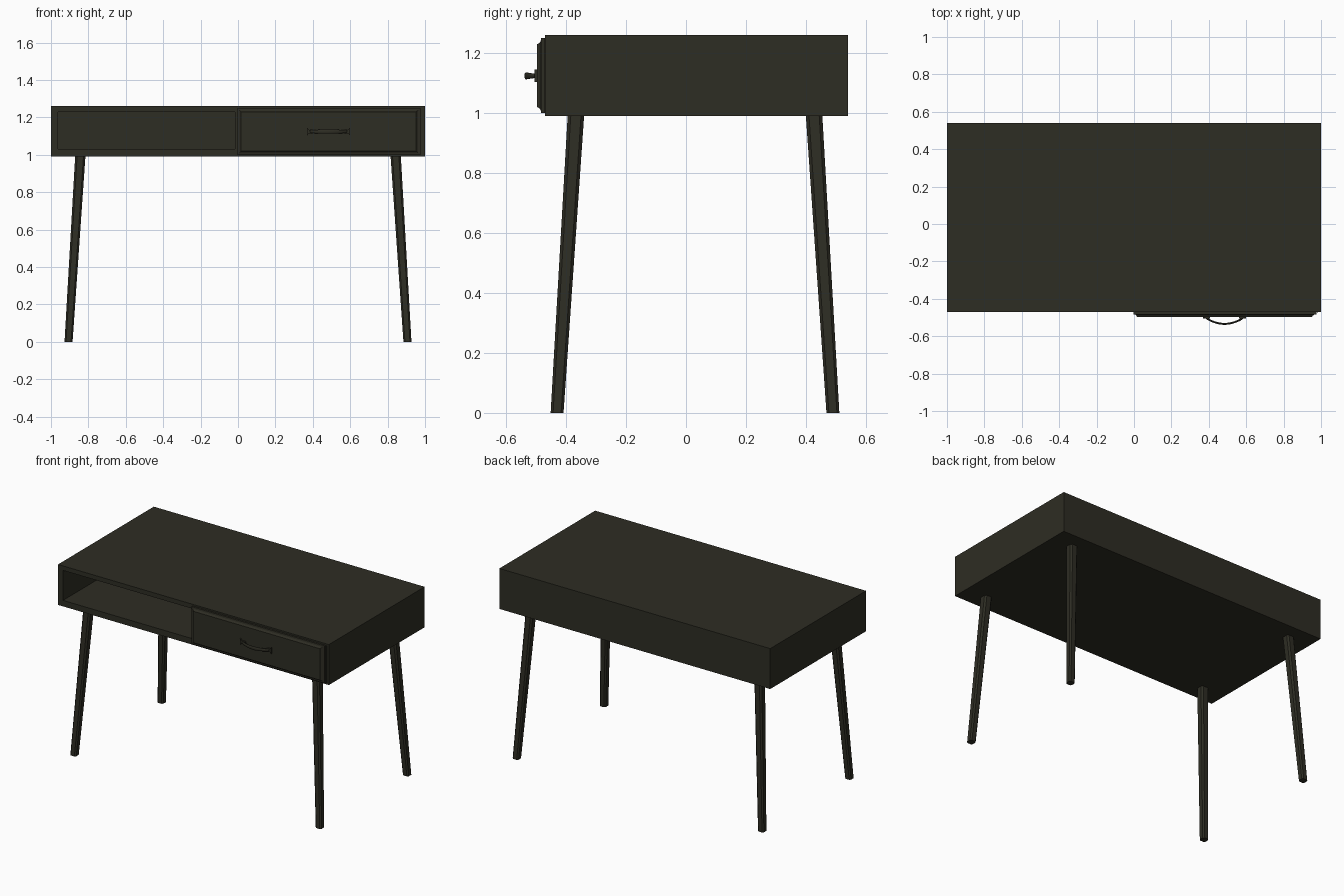
import bpy, bmesh, math
from mathutils import Vector

if "Cube" in bpy.data.objects:
    bpy.data.objects.remove(bpy.data.objects["Cube"])

wood = bpy.data.materials.new("dark olive wood")
wood.diffuse_color = (0.027, 0.026, 0.017, 1)
wood.use_nodes = True
wood.node_tree.nodes["Principled BSDF"].inputs["Base Color"].default_value = wood.diffuse_color


def finish(bm, name):
    bmesh.ops.recalc_face_normals(bm, faces=bm.faces)
    me = bpy.data.meshes.new(name)
    bm.to_mesh(me)
    bm.free()
    me.materials.append(wood)
    ob = bpy.data.objects.new(name, me)
    bpy.context.collection.objects.link(ob)
    return ob


def loft(name, rings):
    """Skin a list of closed point rings and cap both ends."""
    bm = bmesh.new()
    vs = [[bm.verts.new(p) for p in r] for r in rings]
    n = len(rings[0])
    for a, b in zip(vs, vs[1:]):
        for i in range(n):
            j = (i + 1) % n
            bm.faces.new((a[i], a[j], b[j], b[i]))
    bm.faces.new(vs[0])
    bm.faces.new(vs[-1])
    return finish(bm, name)


def box(name, x0, x1, y0, y1, z0, z1):
    return loft(name, [[(x0, y0, z), (x1, y0, z), (x1, y1, z), (x0, y1, z)]
                       for z in (z0, z1)])


# Carcass: one block with the open compartment sunk into its front
bm = bmesh.new()
X0, X1, Y0, Y1, Z0, Z1 = -1, 1, -0.47, 0.54, 0.99, 1.26
xs, zs = (X0, -0.963, -0.016, X1), (Z0, 1.03, 1.23, Z1)
grid = [[bm.verts.new((x, Y0, z)) for x in xs] for z in zs]
hole = None
for j in range(3):
    for i in range(3):
        f = bm.faces.new((grid[j][i], grid[j][i+1], grid[j+1][i+1], grid[j+1][i]))
        if i == 1 and j == 1:
            hole = f
rim = [e for e in bm.edges if e.is_boundary]
ext = bmesh.ops.extrude_edge_only(bm, edges=rim)["geom"]
back = [e for e in ext if isinstance(e, bmesh.types.BMEdge) and e.is_boundary]
bmesh.ops.translate(bm, verts=[v for v in ext if isinstance(v, bmesh.types.BMVert)],
                    vec=(0, Y1 - Y0, 0))
bmesh.ops.contextual_create(bm, geom=back)
sunk = bmesh.ops.extrude_discrete_faces(bm, faces=[hole])["faces"][0]
bmesh.ops.translate(bm, verts=sunk.verts, vec=(0, 0.97, 0))
finish(bm, "desk_carcass")

# Drawer front: stepped moulding stacked as rectangles (margin, y)
rings = []
for m, y in ((0, -0.47), (0, -0.483), (0.011, -0.485), (0.017, -0.49),
             (0.020, -0.497)):
    x0, x1, z0, z1 = -0.004 + m, 0.976 - m * 1.2, 1.0 + m, 1.25 - m
    rings.append([(x0, y, z0), (x1, y, z0), (x1, y, z1), (x0, y, z1)])
loft("drawer_front", rings)

# Right side trim beside the drawer
box("drawer_side_trim", 0.978, 0.985, -0.472, -0.46, 1.0, 1.25)

# Handle: bowed grip, swept as a tapering oval
rings, steps = [], 20
for k in range(steps + 1):
    t = -1 + 2 * k / steps
    x, y = 0.484 + 0.1 * t, -0.501 - 0.033 * math.cos(t * math.pi / 2) ** 0.8 if abs(t) < 1 else -0.499
    h = 0.007 + 0.005 * (1 - t * t)
    d = Vector((1, 0.45 * t, 0)).normalized()
    side = Vector((-d.y, d.x, 0))
    rings.append([Vector((x, y, 1.124)) + side * (0.005 * math.cos(a)) +
                  Vector((0, 0, h * math.sin(a)))
                  for a in (math.tau * i / 10 for i in range(10))])
handle = loft("drawer_handle", rings)

# Handle end plates, flared at the outer ends
for s, tag in ((-1, "left"), (1, "right")):
    prof = ((0.078, 0.007), (0.092, 0.012), (0.104, 0.009), (0.115, 0.021))
    loft("handle_plate_" + tag,
         [[(0.484 + s * dx, y, 1.124 + dz) for y, dz in
           ((-0.494, -h), (-0.506, -h), (-0.506, h), (-0.494, h))] for dx, h in prof])

# Splayed tapering legs with chamfered corners
for sx, a in ((-1, "left"), (1, "right")):
    for sy, b in ((-1, "front"), (1, "back")):
        rings = []
        for z, cx, cy, r in ((0, 0.906, 0.46, 0.0215), (0.995, 0.843, 0.397, 0.0275)):
            c = r * 0.62
            oct_ = ((r, c), (c, r), (-c, r), (-r, c), (-r, -c), (-c, -r), (c, -r), (r, -c))
            rings.append([(sx * cx + u, 0.03 + sy * cy + v, z) for u, v in oct_])
        loft(f"{b}_{a}_leg", rings)

for ob in bpy.context.scene.objects:
    ob.select_set(ob is handle)
bpy.context.view_layer.objects.active = handle
bpy.ops.object.shade_smooth_by_angle()
